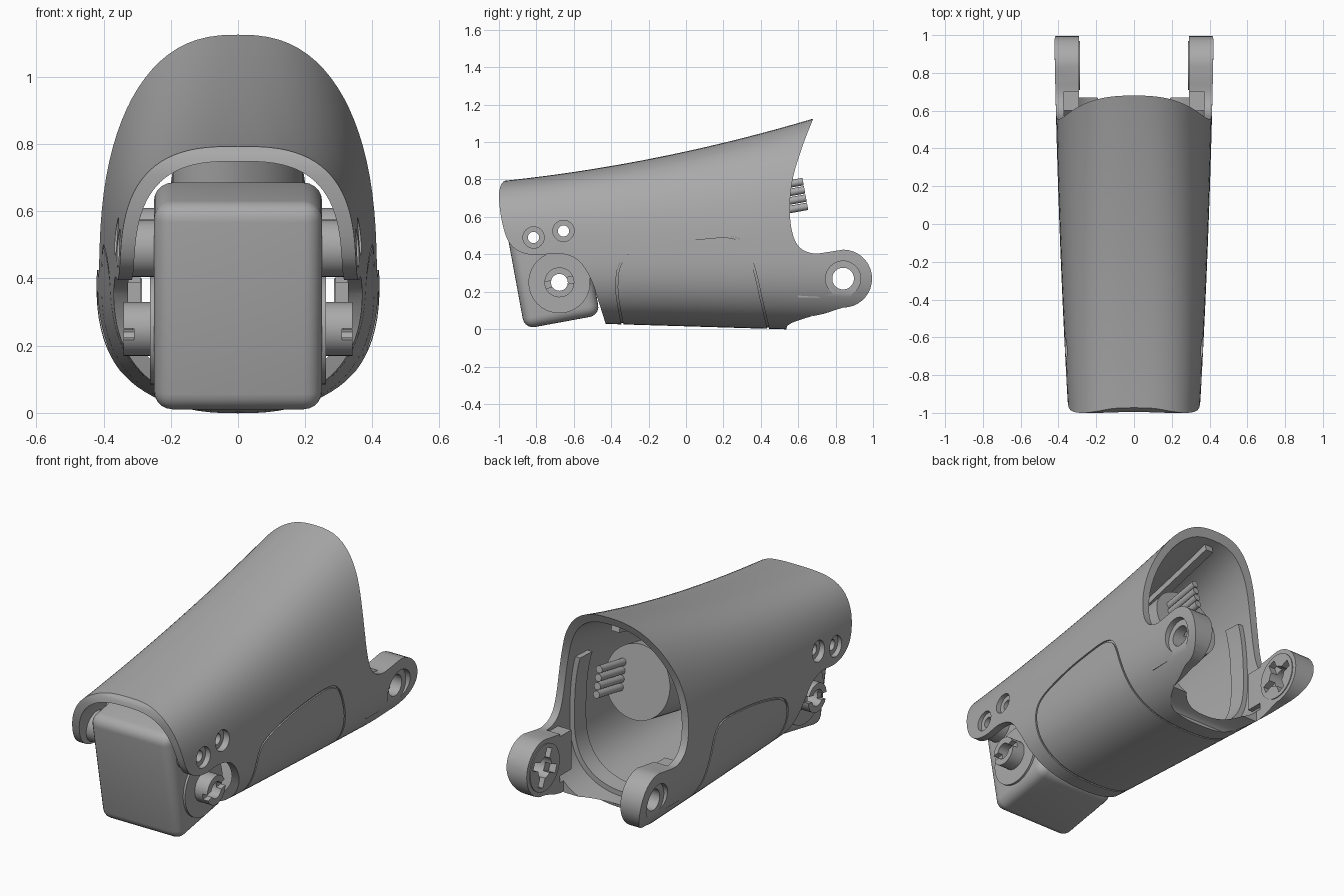
import bpy, bmesh, math
from mathutils import Vector, Matrix

if "Cube" in bpy.data.objects:
    bpy.data.objects.remove(bpy.data.objects["Cube"])

grey = bpy.data.materials.new("plain_grey")
grey.use_nodes = True
grey.diffuse_color = (0.4, 0.4, 0.4, 1)
grey.node_tree.nodes["Principled BSDF"].inputs["Base Color"].default_value = (0.4, 0.4, 0.4, 1)
TILT = math.radians(10.4)


def make(name, bm):
    bmesh.ops.recalc_face_normals(bm, faces=bm.faces)
    mesh = bpy.data.meshes.new(name)
    bm.to_mesh(mesh)
    bm.free()
    mesh.materials.append(grey)
    ob = bpy.data.objects.new(name, mesh)
    bpy.context.collection.objects.link(ob)
    return ob


def boolean(ob, cutter, op="DIFFERENCE"):
    """Apply a boolean and throw the cutter away."""
    m = ob.modifiers.new("cut", "BOOLEAN")
    m.object, m.operation, m.solver = cutter, op, "EXACT"
    bpy.context.view_layer.update()
    ev = ob.evaluated_get(bpy.context.evaluated_depsgraph_get())
    mesh = bpy.data.meshes.new_from_object(ev)
    ob.modifiers.clear()
    ob.data = mesh
    bpy.data.objects.remove(cutter)


def smooth(points, steps=6):
    """Catmull-Rom curve through the points."""
    pts = [Vector(p) for p in points]
    pts = [pts[0]] + pts + [pts[-1]]
    out = []
    for a, b, c, d in zip(pts, pts[1:], pts[2:], pts[3:]):
        for i in range(steps):
            t = i / steps
            out.append(0.5 * (2 * b + (c - a) * t + (2 * a - 5 * b + 4 * c - d) * t ** 2
                              + (3 * b - a - 3 * c + d) * t ** 3))
    return out + [pts[-1]]


def prism(name, outline, x0=-1, x1=1):
    bm = bmesh.new()
    face = bm.faces.new([bm.verts.new((x0, p[0], p[1])) for p in outline])
    ext = bmesh.ops.extrude_face_region(bm, geom=[face])
    bmesh.ops.translate(bm, vec=(x1 - x0, 0, 0),
                        verts=[v for v in ext["geom"] if isinstance(v, bmesh.types.BMVert)])
    return make(name, bm)


def rod(name, start, end, r, sides=40):
    a, b = Vector(start), Vector(end)
    bm = bmesh.new()
    rot = (b - a).to_track_quat("Z", "Y").to_matrix().to_4x4()
    bmesh.ops.create_cone(bm, cap_ends=True, segments=sides, radius1=r, radius2=r,
                          depth=(b - a).length, matrix=Matrix.Translation((a + b) / 2) @ rot)
    return make(name, bm)


def block(name, centre, size, angle=0.0, bevel=0.0):
    bm = bmesh.new()
    bmesh.ops.create_cube(bm, size=1, matrix=Matrix.Translation(centre)
                          @ Matrix.Rotation(angle, 4, "X") @ Matrix.Diagonal((*size, 1)))
    if bevel:
        bmesh.ops.bevel(bm, geom=bm.edges[:], offset=bevel, segments=5, profile=0.5, affect="EDGES")
    return make(name, bm)


def hull(name, inset, y0, y1, rings=26, sides=88):
    """Egg-shaped tube lofted along y, squarer on top towards the front."""
    bm = bmesh.new()
    loops = []
    for i in range(rings + 1):
        y = y0 + (y1 - y0) * i / rings
        w = 0.395 + 0.037 * y - 0.01 * y * y - inset
        top = 0.55 + 0.218 * y + 0.058 * y * y - inset
        low = 0.385 + 0.03 * y - inset
        loop = []
        for k in range(sides):
            c, s = math.cos(math.tau * k / sides), math.sin(math.tau * k / sides)
            n = 2.7 - 0.25 * y if s > 0 else 2.5
            x = math.copysign(abs(c) ** (2 / n), c) * w
            z = math.copysign(abs(s) ** (2 / n), s) * (top if s > 0 else low)
            loop.append(bm.verts.new((x, y, 0.4 + z)))
        loops.append(loop)
    for a, b in zip(loops, loops[1:]):
        for k in range(sides):
            j = (k + 1) % sides
            bm.faces.new((a[k], a[j], b[j], b[k]))
    bm.faces.new(loops[0])
    bm.faces.new(loops[-1])
    return make(name, bm)


# Outer shell: hull trimmed to its side outline and hollowed
front = smooth([(-0.95, 0.815), (-0.975, 0.79), (-0.993, 0.76), (-1, 0.7), (-0.985, 0.58), (-0.95, 0.47),
                (-0.89, 0.415), (-0.8, 0.395), (-0.68, 0.405), (-0.58, 0.37), (-0.51, 0.27),
                (-0.465, 0.14), (-0.43, 0.03)])
lug = [(0.84 + 0.155 * math.cos(a), 0.27 + 0.155 * math.sin(a))
       for a in (math.radians(d) for d in range(-90, 91, 10))]
rear = (smooth([(0.54, 0.015), (0.57, 0.035), (0.66, 0.065), (0.74, 0.083), (0.8, 0.103)]) + lug
        + smooth([(0.76, 0.412), (0.68, 0.405), (0.61, 0.435), (0.57, 0.51), (0.555, 0.64),
                  (0.57, 0.8), (0.62, 0.97), (0.68, 1.125), (0.71, 1.2)]))
shell = hull("outer_shell", 0, -1.05, 1.05)
boolean(shell, prism("trim", [(-0.95, 1.3)] + front + [(-0.43, -0.1), (0.52, -0.1)] + rear + [(0.72, 1.3)]),
        "INTERSECT")
boolean(shell, hull("hollow", 0.042, -1.1, 0.7))
boolean(shell, block("lug_gap", (0, 0.9, 0.3), (0.58, 0.46, 0.9)))

# Side panel seams: a thin ribbon that only reaches a little way into the wall
path = smooth([(-0.335, -0.02), (-0.36, 0.1), (-0.375, 0.22), (-0.36, 0.34), (-0.29, 0.41), (-0.1, 0.465),
               (0.1, 0.493), (0.24, 0.497), (0.32, 0.45), (0.37, 0.32), (0.41, 0.15), (0.45, -0.02)])
inner = []
for i, p in enumerate(path):
    t = (path[min(i + 1, len(path) - 1)] - path[max(i - 1, 0)]).normalized()
    inner.append(p + Vector((t.y, -t.x)) * 0.01)
seam = prism("seam", path + inner[::-1])
boolean(seam, hull("seam_floor", 0.008, -1, 1))
boolean(shell, seam)

# Box-shaped joint housing, tilted back
housing = block("joint_housing", (0, -0.718, 0.348), (0.5, 0.41, 0.63), TILT, 0.055)

# Motor, cable pins, roof rail and inner lip
rod("motor", (0, -0.56, 0.485), (0, 0.43, 0.67), 0.2, 64)
for i in range(4):
    z = 0.657 + 0.044 * i
    tip = 0.65 - 0.008 * i
    rod("cable_pin", (0.1, tip - 0.22, z - 0.04), (0.1, tip, z), 0.02, 16)
block("roof_rail", (0, 0.38, 0.985), (0.05, 0.5, 0.04), math.radians(14.5))
lip = hull("inner_lip", 0.04, 0.4, 0.5, 3)
boolean(lip, hull("lip_hole", 0.07, 0.3, 0.6, 3))
boolean(lip, block("lip_top", (0, 0.45, 1.2), (1, 1, 0.9)))

holes = [(-0.815, 0.49), (-0.655, 0.525)]
axle = (-0.677, 0.25)
for s in (-1, 1):
    # Screw bosses and countersunk screw holes
    for y, z in holes:
        boss = rod("screw_boss", (s * 0.24, y, z), (s * 0.32, y, z), 0.085)
        boolean(boss, rod("bore", (s * 0.1, y, z), (s * 0.5, y, z), 0.03))
        boolean(shell, rod("screw_hole", (s * 0.25, y, z), (s * 0.5, y, z), 0.057))
        washer = rod("screw_seat", (s * 0.31, y, z), (s * 0.33, y, z), 0.06)
        boolean(washer, rod("bore", (s * 0.1, y, z), (s * 0.5, y, z), 0.03))
    # Axle hub with a ring and a slotted end
    y, z = axle
    plate = rod("hub_ring", (s * 0.245, y, z), (s * 0.262, y, z), 0.165, 56)
    boolean(plate, rod("bore", (s * 0.1, y, z), (s * 0.5, y, z), 0.075))
    hub = rod("axle_hub", (s * 0.24, y, z), (s * 0.34, y, z), 0.08)
    boolean(hub, rod("bore", (s * 0.1, y, z), (s * 0.5, y, z), 0.045))
    boolean(hub, block("slot", (s * 0.335, y, z), (0.05, 0.2, 0.035), 0.2))
    # Rear lug: web, bearing boss, through hole, outer counterbore, inner cross recess
    block("lug_web", (s * 0.332, 0.66, 0.28), (0.084, 0.12, 0.22))
    y, z = 0.84, 0.27
    lug_boss = rod("lug_boss", (s * 0.285, y, z), (s * 0.35, y, z), 0.13, 48)
    for part in (lug_boss, shell):
        boolean(part, rod("bore", (s * 0.2, y, z), (s * 0.5, y, z), 0.058))
        for turn in (0.4, 0.4 + math.pi / 2):
            boolean(part, block("cross", (s * 0.29, y, z), (0.07, 0.21, 0.045), turn))
    boolean(shell, rod("counterbore", (s * 0.385, y, z), (s * 0.5, y, z), 0.094))
for y, z in holes + [axle]:
    boolean(housing, rod("bore", (-0.5, y, z), (0.5, y, z), 0.03 if z > 0.4 else 0.045))

for ob in bpy.context.scene.objects:
    if ob.type == "MESH" and grey.name in ob.data.materials:
        bpy.ops.object.select_all(action="DESELECT")
        ob.select_set(True)
        bpy.context.view_layer.objects.active = ob
        bpy.ops.object.shade_smooth_by_angle(angle=math.radians(32))
